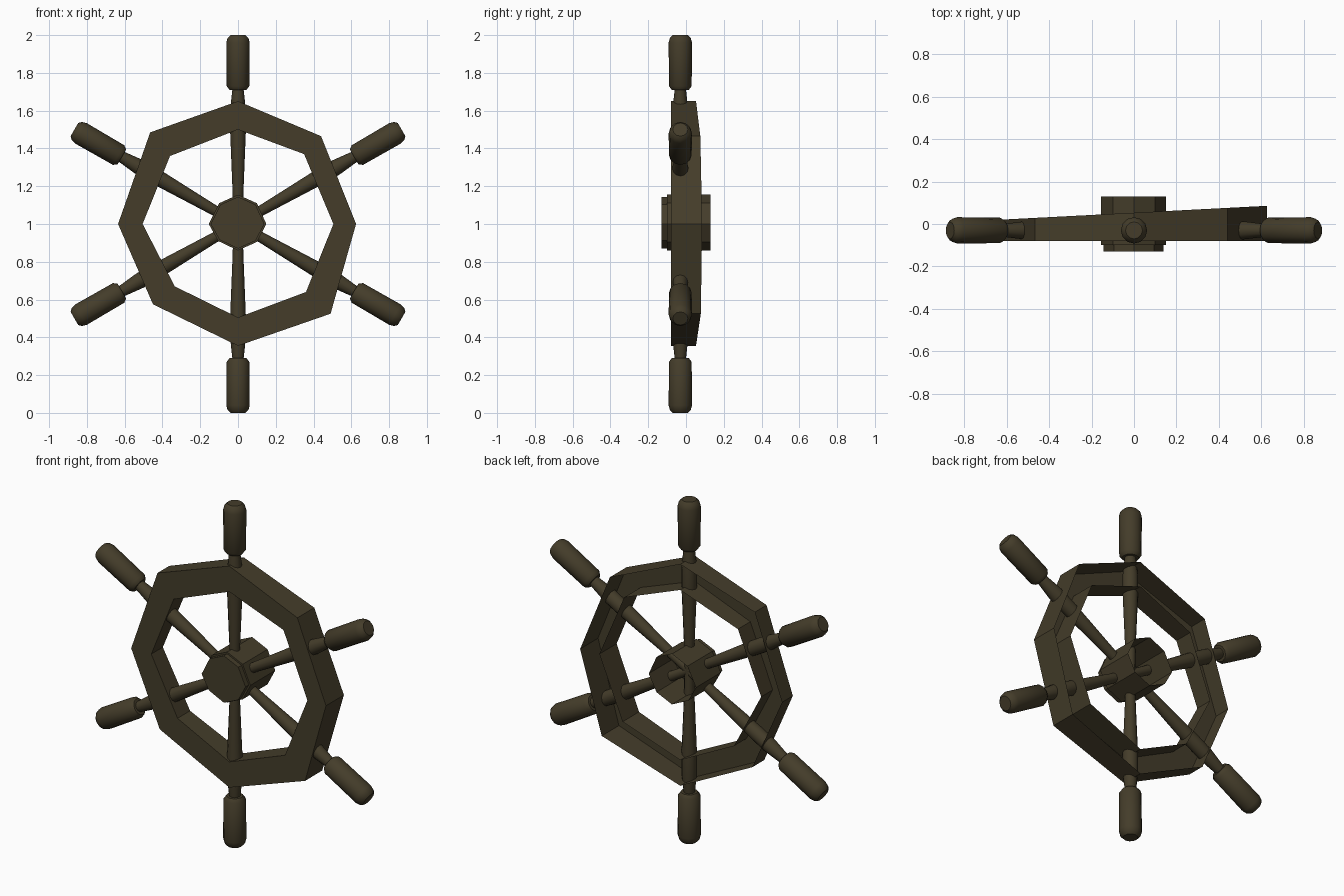
import bpy, bmesh, math
from mathutils import Matrix, Vector

cube = bpy.data.objects.get("Cube")
if cube:
    bpy.data.objects.remove(cube)

wood = bpy.data.materials.new("dark wood")
wood.use_nodes = True
COLOUR = (0.058, 0.046, 0.023, 1)
wood.diffuse_color = COLOUR
wood.node_tree.nodes["Principled BSDF"].inputs["Base Color"].default_value = COLOUR

CENTRE_Z = 1.0
SPOKE_Y = -0.03


def make_object(name, bm, smooth=False):
    mesh = bpy.data.meshes.new(name)
    bm.to_mesh(mesh)
    bm.free()
    mesh.materials.append(wood)
    obj = bpy.data.objects.new(name, mesh)
    bpy.context.collection.objects.link(obj)
    if smooth:
        bpy.ops.object.select_all(action="DESELECT")
        obj.select_set(True)
        bpy.context.view_layer.objects.active = obj
        bpy.ops.object.shade_smooth_by_angle(angle=math.radians(40))
    return obj


def add_loop(bm, outline, depth, scale=1.0):
    """Loop of vertices around the axle; depth(x) gives y."""
    return [bm.verts.new((x * scale, depth(x), CENTRE_Z + z * scale)) for x, z in outline]


def bridge(bm, a, b):
    for i in range(len(a)):
        j = (i + 1) % len(a)
        bm.faces.new((a[i], a[j], b[j], b[i]))


def lathe(name, profile, angle, sides=12):
    """Turned part from (distance, radius) pairs, pointing out from the axle."""
    bm = bmesh.new()
    rings = []
    for dist, radius in profile:
        rings.append([bm.verts.new((radius * math.cos(math.tau * k / sides),
                                    radius * math.sin(math.tau * k / sides), dist))
                      for k in range(sides)])
    for a, b in zip(rings, rings[1:]):
        bridge(bm, a, b)
    bm.faces.new(rings[0][::-1])
    bm.faces.new(rings[-1])
    place = Matrix.Translation(Vector((0, SPOKE_Y, CENTRE_Z))) @ Matrix.Rotation(angle, 4, "Y")
    bm.transform(place)
    bmesh.ops.recalc_face_normals(bm, faces=bm.faces)
    return make_object(name, bm, smooth=True)


# Rim: hand-hewn octagonal channel, open at the back, deeper towards +x
outer = [(0, 0.65), (0.44, 0.465), (0.625, 0), (0.49, -0.475),
         (0, -0.645), (-0.45, -0.425), (-0.635, 0), (-0.465, 0.485)]
inner = [(0, 0.5), (0.35, 0.37), (0.505, 0), (0.36, -0.36),
         (0, -0.495), (-0.335, -0.33), (-0.505, 0), (-0.36, 0.36)]


def rim_front(x):
    return -0.08


def rim_back(x):
    return 0.053 + 0.052 * x


bm = bmesh.new()
loops = [add_loop(bm, outer, rim_back), add_loop(bm, outer, rim_front),
         add_loop(bm, inner, rim_front), add_loop(bm, inner, rim_back)]
for a, b in zip(loops, loops[1:]):
    bridge(bm, a, b)
bmesh.ops.recalc_face_normals(bm, faces=bm.faces)
make_object("rim", bm)

# Hub: octagonal cup with a stepped front, open at the back
hub = [(0, 0.155), (0.1, 0.11), (0.15, 0), (0.1, -0.095),
       (0, -0.14), (-0.105, -0.09), (-0.155, 0), (-0.1, 0.11)]
bm = bmesh.new()
steps = [(0.13, 1), (-0.1, 1), (-0.1, 0.93), (-0.13, 0.93)]
loops = [add_loop(bm, hub, lambda x, y=y: y, scale) for y, scale in steps]
for a, b in zip(loops, loops[1:]):
    bridge(bm, a, b)
bm.faces.new(loops[-1])
bmesh.ops.recalc_face_normals(bm, faces=bm.faces)
make_object("hub", bm)

# Six turned spokes with grips
spoke_profile = [(0, 0.026), (0.15, 0.028), (0.5, 0.042), (0.6, 0.042), (0.73, 0.028)]
grip_profile = [(0.71, 0.045), (0.73, 0.06), (0.96, 0.062), (0.985, 0.055), (1.0, 0.04)]
for i in range(6):
    lathe(f"spoke_{i + 1}", spoke_profile, i * math.tau / 6)
    lathe(f"grip_{i + 1}", grip_profile, i * math.tau / 6)
